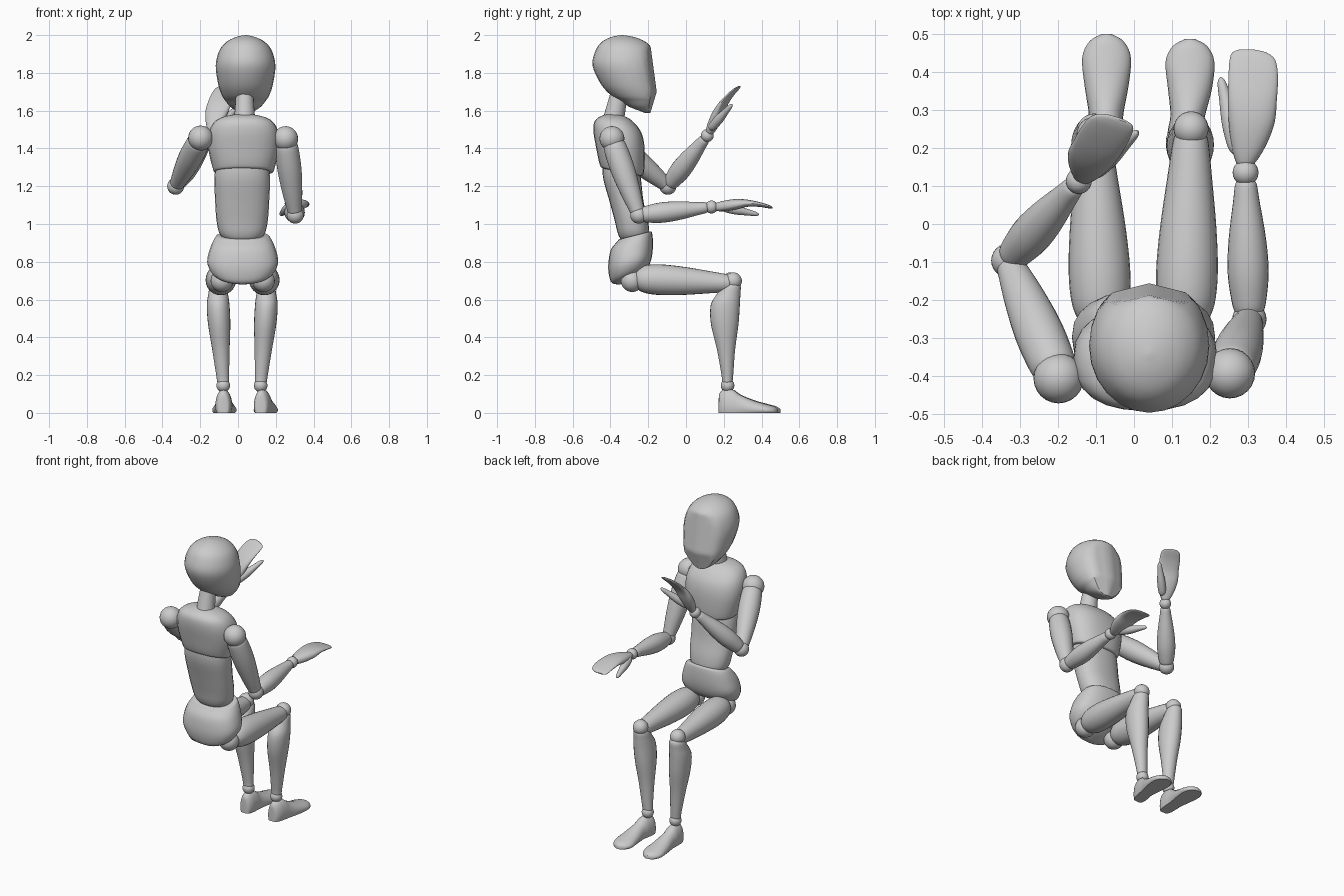
import bpy, bmesh, math
from mathutils import Vector, Matrix


def finish(name, bm):
    bmesh.ops.recalc_face_normals(bm, faces=bm.faces)
    me = bpy.data.meshes.new(name)
    bm.to_mesh(me)
    bm.free()
    ob = bpy.data.objects.new(name, me)
    bpy.context.collection.objects.link(ob)
    bpy.ops.object.select_all(action='DESELECT')
    ob.select_set(True)
    bpy.context.view_layer.objects.active = ob
    bpy.ops.object.shade_smooth_by_angle(angle=math.radians(40))
    return ob


def smooth_stations(st, steps=4):
    """Catmull-Rom interpolation between the given stations."""
    out = []
    for i in range(len(st) - 1):
        a, b, c, d = st[max(i - 1, 0)], st[i], st[i + 1], st[min(i + 2, len(st) - 1)]
        for k in range(steps):
            t = k / steps
            out.append([0.5 * (2 * q + (r - p) * t + (2 * p - 5 * q + 4 * r - s) * t * t
                               + (3 * q - p - 3 * r + s) * t ** 3)
                        for p, q, r, s in zip(a, b, c, d)])
    return out + [list(st[-1])]


def loft(name, stations, matrix=Matrix(), n=2.0, seg=24, shape=None):
    """Stations are (z, cx, cy, rx, ry, tilt) in the local frame."""
    bm = bmesh.new()
    rings = []
    for z, cx, cy, rx, ry, tilt in smooth_stations([tuple(s) + (0,) * (6 - len(s)) for s in stations]):
        ring = []
        for k in range(seg):
            a = 2 * math.pi * k / seg
            c, s = math.cos(a), math.sin(a)
            u = math.copysign(abs(c) ** (2 / n), c)
            v = math.copysign(abs(s) ** (2 / n), s)
            p = Vector((cx + max(rx, .002) * u, cy + max(ry, .002) * v, z + tilt * v))
            ring.append(bm.verts.new(matrix @ (shape(p) if shape else p)))
        rings.append(ring)
    for r0, r1 in zip(rings, rings[1:]):
        for k in range(seg):
            j = (k + 1) % seg
            bm.faces.new((r0[k], r0[j], r1[j], r1[k]))
    bm.faces.new(rings[0])
    bm.faces.new(rings[-1])
    return finish(name, bm)


def limb(name, p0, p1, profile):
    """Round limb from p0 to p1, profile = (fraction, radius)."""
    p0, p1 = Vector(p0), Vector(p1)
    d = p1 - p0
    m = Matrix.Translation(p0) @ d.to_track_quat('Z', 'Y').to_matrix().to_4x4()
    return loft(name, [(t * d.length, 0, 0, r, r) for t, r in profile], m)


def ball(name, p, r):
    bm = bmesh.new()
    bmesh.ops.create_uvsphere(bm, u_segments=24, v_segments=14, radius=r,
                              matrix=Matrix.Translation(p))
    return finish(name, bm)


# head with a flattened, slightly ridged face
def face_cut(p):
    front = -.155 - (.135 * (p.z - 1.7) if p.z > 1.7 else .3 * (1.7 - p.z))
    p.y = min(p.y, front - .25 * abs(p.x - .04))
    return p


loft("head", [(1.587, .04, -.20, .02, .015), (1.597, .04, -.205, .045, .035),
              (1.62, .04, -.23, .08, .07), (1.65, .04, -.24, .105, .105),
              (1.68, .04, -.26, .125, .135), (1.74, .04, -.29, .145, .16),
              (1.84, .04, -.32, .158, .175), (1.92, .04, -.325, .138, .153),
              (1.965, .04, -.33, .10, .115), (1.99, .04, -.335, .05, .06),
              (2.0, .04, -.34, .005, .005)], shape=face_cut)
limb("neck", (.035, -.388, 1.53), (.035, -.35, 1.71), [(0, .058), (.4, .052), (1, .044)])

# torso
loft("chest", [(1.285, .03, -.34, .08, .05, -.01), (1.275, .03, -.34, .148, .10, -.02),
               (1.30, .03, -.34, .165, .118, -.02), (1.40, .03, -.347, .187, .128),
               (1.48, .03, -.362, .185, .127), (1.535, .03, -.38, .16, .107),
               (1.565, .03, -.388, .115, .075), (1.58, .03, -.39, .05, .035)], n=2.4)
loft("abdomen", [(.905, .022, -.275, .03, .03), (.915, .022, -.275, .085, .065),
                 (.95, .022, -.278, .12, .083), (1.02, .022, -.29, .136, .088),
                 (1.12, .022, -.315, .143, .09), (1.25, .022, -.34, .147, .10),
                 (1.35, .022, -.35, .13, .09)], n=2.3)
loft("pelvis", [(.70, .025, -.31, .05, .04, .02), (.715, .025, -.308, .12, .08, .03),
                (.745, .025, -.302, .165, .103, .03), (.80, .025, -.297, .188, .115, .02),
                (.87, .025, -.287, .173, .112, .01), (.925, .025, -.272, .148, .094, .02),
                (.94, .025, -.27, .125, .08, .02), (.935, .025, -.27, .06, .04, .01)], n=2.4)

# legs: hip x, knee x, knee y, ankle x, toe x, toe y shift
legs = {"left": (-.085, -.105, .235, -.078, -.072, .008),
        "right": (.135, .15, .25, .12, .147, -.005)}
for side, (hx, kx, ky, ax, tx, dy) in legs.items():
    ball(side + "_hip_joint", (hx, -.285, .70), .06)
    ball(side + "_knee_joint", (kx, ky, .698), .046)
    ball(side + "_ankle_joint", (ax, .22, .145), .036)
    limb(side + "_thigh", (hx, -.27, .712), (kx, ky, .685),
         [(0, .03), (.03, .056), (.12, .075), (.28, .081), (.5, .074),
          (.75, .059), (.93, .047), (.97, .038), (.98, .015)])
    calf = [(.15, .219, .012, .012), (.16, .219, .03, .026), (.20, .219, .034, .031),
            (.335, .212, .046, .048), (.47, .205, .059, .073), (.57, .208, .06, .077),
            (.63, .226, .052, .062), (.675, .243, .043, .046), (.70, .25, .02, .02)]
    loft(side + "_calf", [(z, ax + (kx - ax) * min(1, (z - .15) / .4), cy, rx, ry)
                          for z, cy, rx, ry in calf])
    # foot: lofted heel to toe, sole flattened on the floor
    foot = [(.173, .07, .012), (.178, .105, .03), (.205, .125, .042), (.25, .122, .045),
            (.29, .095, .046), (.36, .066, .058), (.43, .046, .064), (.472, .034, .045),
            (.491, .02, .012)]

    def to_floor(p):
        return Vector((p.x, p.z, max(p.y, 0)))
    loft(side + "_foot", [(y + dy * (y - .17) / .32, ax + (tx - ax) * min(1, (y - .17) / .15),
                           h * .3, w, h * .7) for y, h, w in foot], shape=to_floor)

# arms: shoulder, elbow, wrist, finger direction, thumb direction
arms = {"left": ((-.198, -.405, 1.455), (-.33, -.096, 1.20), (-.145, .113, 1.468),
                 (.348, .488, .80), (.92, -.35, -.18), 1),
        "right": ((.252, -.392, 1.452), (.303, -.25, 1.047), (.293, .135, 1.09),
                  (0, 1, 0), (-1, 0, 0), -1)}
for side, (sh, el, wr, f, t, sign) in arms.items():
    ball(side + "_shoulder_joint", sh, .066)
    ball(side + "_elbow_joint", el, .045)
    ball(side + "_wrist_joint", wr, .034)
    limb(side + "_upper_arm", sh, el,
         [(.06, .04), (.08, .058), (.25, .064), (.45, .063), (.7, .053),
          (.9, .041), (.95, .036), (.96, .015)])
    limb(side + "_forearm", el, wr,
         [(.03, .015), (.05, .037), (.15, .047), (.33, .054), (.55, .049),
          (.8, .035), (.93, .027), (.95, .012)])
    # hand frame: x toward thumb, y out of the palm, z along the fingers
    f = Vector(f).normalized()
    t = Vector(t)
    t = (t - f * t.dot(f)).normalized()
    p = f.cross(t) * sign
    m = Matrix((t, p, f)).transposed().to_4x4()
    m.translation = Vector(wr)
    loft(side + "_hand", [(.018, 0, 0, .012, .01), (.024, 0, 0, .024, .021),
                          (.07, -.008, -.006, .045, .028), (.13, -.016, -.014, .06, .028),
                          (.19, -.018, -.02, .064, .019), (.25, -.02, -.014, .065, .013),
                          (.295, -.018, -.004, .06, .01), (.315, -.01, .002, .045, .007),
                          (.323, -.002, .004, .02, .003)], m, n=2.3)
    limb(side + "_thumb", m @ Vector((.02, .0, .05)), m @ Vector((.066, .04, .25)),
         [(0, .012), (.1, .022), (.4, .024), (.7, .017), (.93, .011), (1, .003)])
